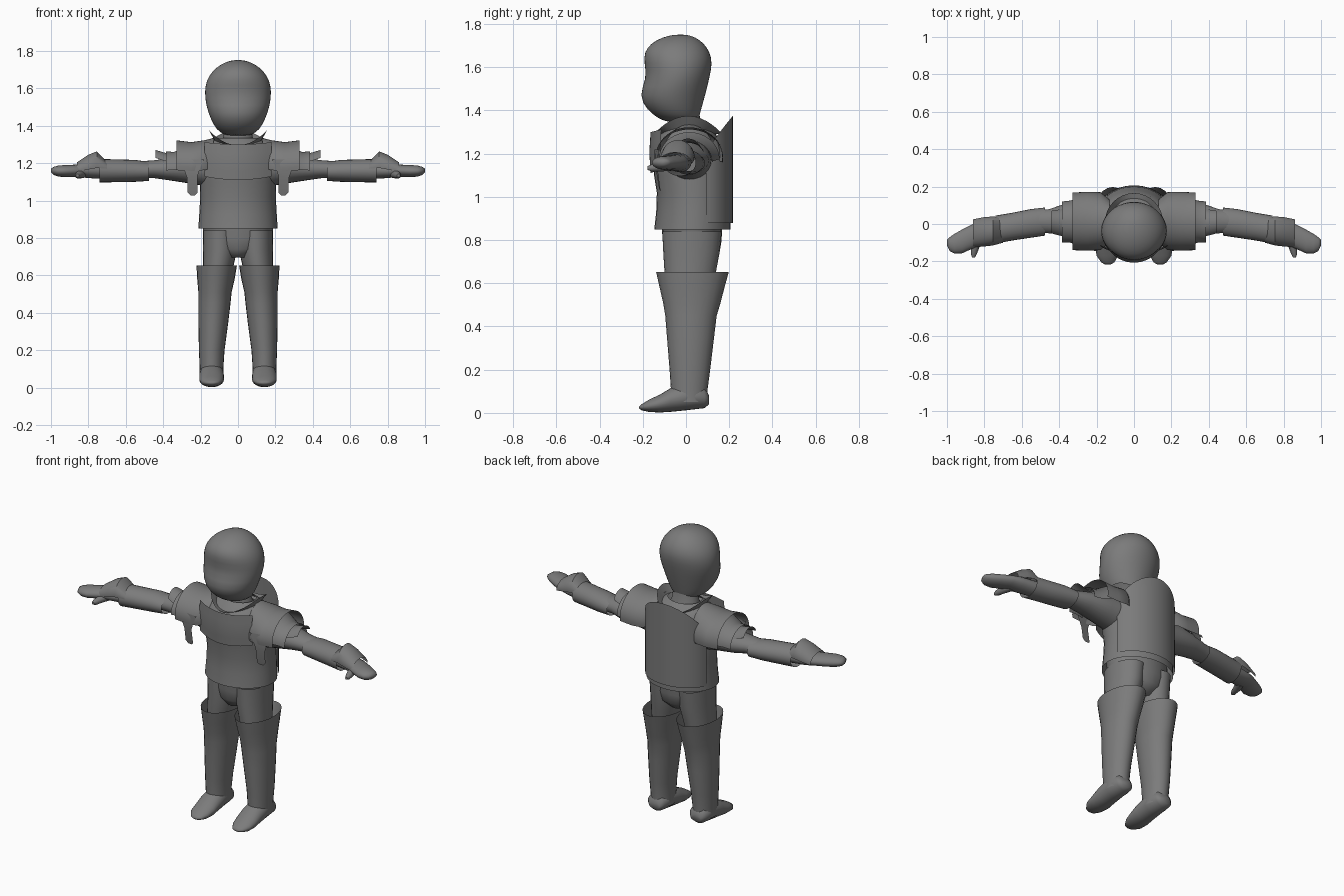
import bpy, bmesh, math
from mathutils import Vector

grey = bpy.data.materials.new("plain_grey")
grey.diffuse_color = (0.2, 0.2, 0.2, 1)


def surface(name, rows, wrap=False, caps=(False, False), mirror=False, angle=40, sub=0):
    """Skin a list of equally long point rows."""
    bm = bmesh.new()
    vs = [[bm.verts.new(p) for p in r] for r in rows]
    n = len(rows[0])
    for a, b in zip(vs, vs[1:]):
        for j in range(n if wrap else n - 1):
            k = (j + 1) % n
            bm.faces.new((a[j], a[k], b[k], b[j]))
    if caps[0]:
        bm.faces.new(vs[0][::-1])
    if caps[1]:
        bm.faces.new(vs[-1])
    bmesh.ops.recalc_face_normals(bm, faces=bm.faces)
    me = bpy.data.meshes.new(name)
    bm.to_mesh(me)
    bm.free()
    me.materials.append(grey)
    ob = bpy.data.objects.new(name, me)
    bpy.context.collection.objects.link(ob)
    bpy.ops.object.select_all(action='DESELECT')
    ob.select_set(True)
    bpy.context.view_layer.objects.active = ob
    bpy.ops.object.shade_smooth_by_angle(angle=math.radians(angle))
    if mirror:
        ob.modifiers.new("mirror", 'MIRROR').use_mirror_merge = False
    if sub:
        s = ob.modifiers.new("subsurf", 'SUBSURF')
        s.levels = s.render_levels = sub
    return ob


def loft(name, axis, rings, arc=(0, 360), n=24, **kw):
    """Rings are (position, min_u, max_u, min_v, max_v) across the given axis."""
    full = arc[1] - arc[0] >= 360
    count = n if full else n + 1
    rows = []
    for p, u0, u1, v0, v1 in rings:
        row = []
        for i in range(count):
            a = math.radians(arc[0] + (arc[1] - arc[0]) * i / n)
            u = (u0 + u1) / 2 + (u1 - u0) / 2 * math.cos(a)
            v = (v0 + v1) / 2 + (v1 - v0) / 2 * math.sin(a)
            row.append({'x': (p, u, v), 'y': (u, p, v), 'z': (u, v, p)}[axis])
        rows.append(row)
    return surface(name, rows, wrap=full, **kw)


def sym(rings):
    """Expand (z, half_width, y0, y1) to full ring data."""
    return [(z, -w, w, a, b) for z, w, a, b in rings]


both = (True, True)

# Head with brow dip and protruding lower face
loft("head", 'z', sym([
    (1.345, .06, -.09, .05), (1.365, .10, -.13, .06), (1.40, .13, -.18, .07),
    (1.47, .162, -.222, .09), (1.55, .18, -.182, .11), (1.62, .177, -.195, .124),
    (1.67, .155, -.195, .112), (1.71, .12, -.165, .085), (1.74, .07, -.11, .045),
    (1.752, .02, -.05, 0)]), caps=both, sub=1, angle=60)

# Neck and upper body
loft("neck", 'z', sym([(1.28, .10, -.07, .09), (1.33, .08, -.06, .07), (1.40, .07, -.06, .06)]))
loft("tunic", 'z', sym([
    (.85, .212, -.147, .207), (.93, .207, -.138, .207), (1.02, .202, -.135, .205),
    (1.10, .205, -.148, .20), (1.18, .20, -.155, .18), (1.25, .19, -.145, .165),
    (1.30, .165, -.11, .13), (1.335, .10, -.07, .09)]), n=32)

# Tall rounded back plate
rows = []
for j in range(9):
    row = []
    for i in range(25):
        a = math.radians(12 + 156 * i / 24)
        top = 1.14 + .235 * math.sin(a) ** .8
        row.append((.207 * math.cos(a), .06 + .157 * math.sin(a), .88 + (top - .88) * j / 8))
    rows.append(row)
surface("back_plate", rows)

# Curved chest plate
rows = []
for j in range(5):
    t = j / 4
    row = []
    for i in range(13):
        s = -1 + i / 6
        lo, hi = 1.11 + .018 * s * s, 1.30 + .012 * s * s
        row.append((.178 * s, -.17 + .05 * s * s + .012 * abs(t - .5), lo + (hi - lo) * t))
    rows.append(row)
surface("chest_plate", rows)

# Flared collar, raised in a point on each side
rows = []
for t in (0, .5, 1):
    row = []
    for i in range(32):
        a = math.tau * i / 32
        r = .105 + .05 * t
        row.append((r * math.cos(a), .01 + r * math.sin(a),
                    1.285 + t * (.01 + .08 * abs(math.cos(a)) ** 2)))
    rows.append(row)
surface("collar", rows, wrap=True)

# Layered shoulder guards
loft("shoulder_guard", 'x', [
    (.13, -.10, .13, 1.06, 1.335), (.18, -.14, .17, 1.05, 1.322), (.25, -.142, .172, 1.05, 1.312),
    (.33, -.14, .168, 1.05, 1.322)], arc=(-10, 190), mirror=True)
loft("shoulder_guard_middle", 'x', [
    (.27, -.125, .155, 1.05, 1.30), (.34, -.10, .125, 1.07, 1.26), (.385, -.10, .12, 1.06, 1.262)],
    arc=(0, 180), mirror=True)
loft("shoulder_guard_outer", 'x', [
    (.34, -.08, .10, 1.08, 1.25), (.39, -.075, .09, 1.08, 1.255), (.44, -.06, .08, 1.10, 1.27)],
    arc=(30, 150), mirror=True)

# Hanging strap at the front of each shoulder
surface("shoulder_strap", [
    [(.18, -.145, 1.22), (.32, -.125, 1.22)], [(.20, -.145, 1.18), (.29, -.132, 1.17)],
    [(.217, -.14, 1.13), (.272, -.13, 1.12)], [(.217, -.125, 1.04), (.27, -.12, 1.045)],
    [(.23, -.12, 1.028), (.255, -.118, 1.028)]], mirror=True)

# Arms: sleeve, forearm guard, cuff, hand and thumb
loft("upper_arm", 'x', [
    (.14, -.09, .12, 1.07, 1.27), (.25, -.075, .115, 1.09, 1.255), (.38, -.055, .105, 1.11, 1.225),
    (.45, -.05, .08, 1.12, 1.215), (.52, -.045, .07, 1.12, 1.21)], mirror=True)
loft("forearm_guard", 'x', [
    (.475, -.062, .088, 1.105, 1.207), (.55, -.073, .08, 1.10, 1.217), (.65, -.088, .06, 1.098, 1.22),
    (.74, -.105, .045, 1.097, 1.222)], mirror=True)
loft("cuff", 'x', [
    (.70, -.10, .035, 1.14, 1.205), (.755, -.115, .04, 1.10, 1.263), (.80, -.12, .037, 1.10, 1.245),
    (.86, -.125, .025, 1.11, 1.205)], arc=(-5, 185), mirror=True)
loft("hand", 'x', [
    (.70, -.08, .025, 1.115, 1.20), (.80, -.105, .015, 1.12, 1.195), (.86, -.13, .0, 1.127, 1.192),
    (.92, -.157, -.03, 1.125, 1.19), (.96, -.158, -.053, 1.128, 1.187),
    (.985, -.145, -.07, 1.137, 1.18), (1.0, -.115, -.085, 1.15, 1.17)], caps=both, mirror=True, angle=60)
loft("thumb", 'y', [
    (-.07, .80, .86, 1.12, 1.17), (-.12, .825, .87, 1.118, 1.16), (-.16, .84, .872, 1.118, 1.15),
    (-.178, .85, .866, 1.125, 1.142)], n=12, caps=both, mirror=True, angle=60)

# Trousers
loft("hips", 'z', sym([
    (.90, .187, -.115, .168), (.80, .186, -.108, .165), (.74, .14, -.10, .155),
    (.695, .06, -.07, .11)]), caps=both, angle=60)
loft("trouser_leg", 'z', [
    (.84, .0, .187, -.11, .166), (.74, .004, .186, -.105, .155), (.66, .022, .187, -.10, .14),
    (.55, .045, .19, -.09, .12)], mirror=True)

# Tall boots with flared open tops, and feet
loft("boot", 'z', [
    (.652, .006, .222, -.138, .198), (.58, .018, .218, -.122, .178), (.51, .034, .212, -.106, .16),
    (.45, .04, .212, -.096, .142), (.35, .052, .212, -.088, .13), (.20, .072, .209, -.076, .112),
    (.11, .078, .205, -.07, .10), (.05, .078, .204, -.07, .10)], mirror=True)
loft("foot", 'y', [
    (.107, .105, .175, .04, .08), (.085, .085, .198, .022, .12), (.0, .077, .205, .012, .14),
    (-.07, .075, .207, .005, .115), (-.12, .075, .207, .002, .085), (-.17, .085, .20, .004, .062),
    (-.205, .105, .175, .012, .04), (-.217, .125, .155, .02, .03)], caps=both, mirror=True, angle=60)
